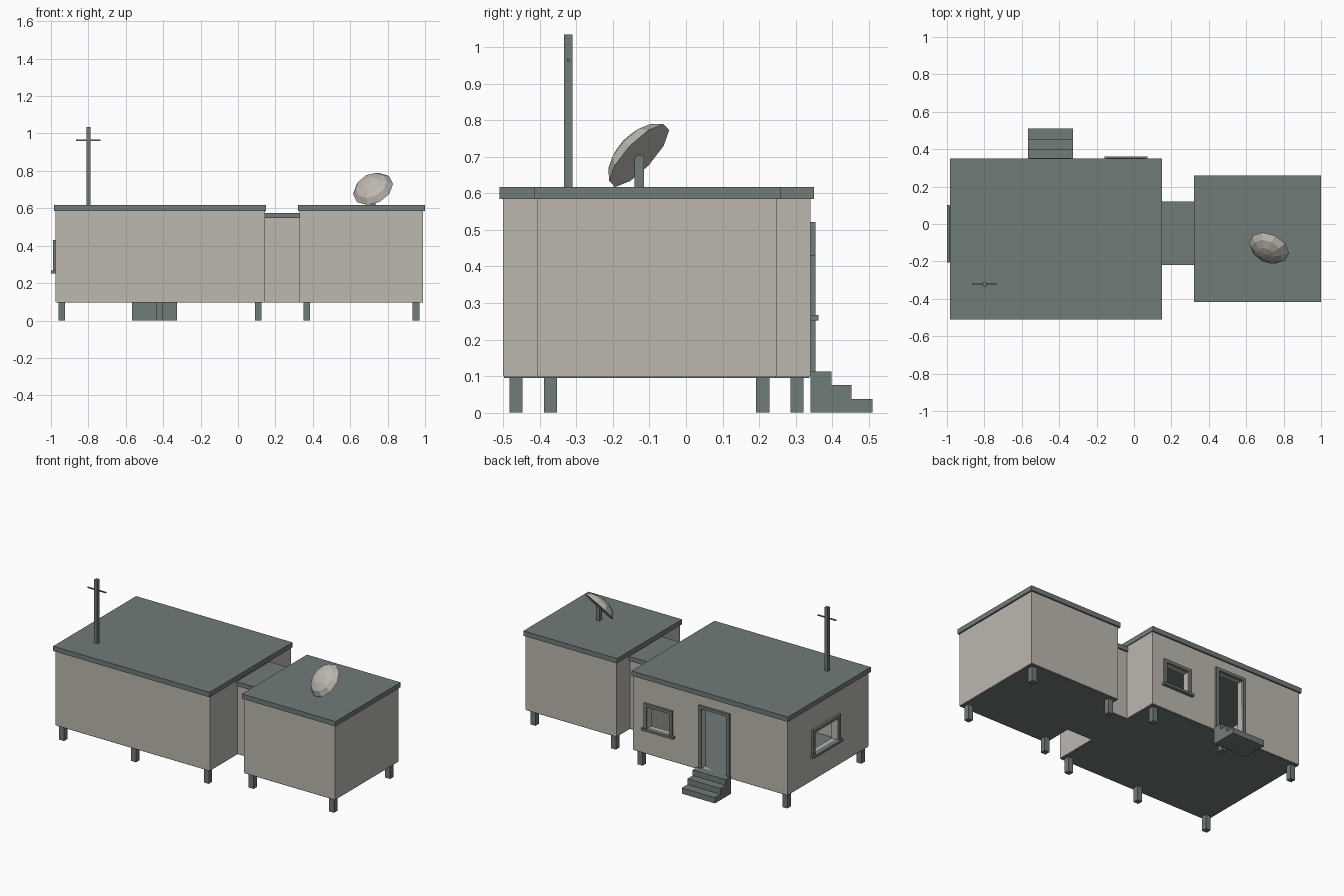
import bpy, bmesh, math
from mathutils import Vector

old = bpy.data.objects.get("Cube")
if old:
    bpy.data.objects.remove(old, do_unlink=True)


def material(name, rgb):
    m = bpy.data.materials.new(name)
    m.use_nodes = True
    m.diffuse_color = (*rgb, 1)
    m.node_tree.nodes["Principled BSDF"].inputs["Base Color"].default_value = (*rgb, 1)
    return m


BEIGE = material("beige_panel", (0.51, 0.48, 0.43))
SLATE = material("slate_grey", (0.163, 0.2, 0.19))


def add_object(name, bm, mat):
    bmesh.ops.recalc_face_normals(bm, faces=bm.faces)
    mesh = bpy.data.meshes.new(name)
    bm.to_mesh(mesh)
    bm.free()
    mesh.materials.append(mat)
    ob = bpy.data.objects.new(name, mesh)
    bpy.context.collection.objects.link(ob)
    return ob


def boxes(name, mat, *spans):
    """One object from boxes given as (x0, x1, y0, y1, z0, z1)."""
    bm = bmesh.new()
    for x0, x1, y0, y1, z0, z1 in spans:
        verts = bmesh.ops.create_cube(bm, size=1)["verts"]
        for v in verts:
            v.co = Vector(((x0 + x1) / 2 + v.co.x * (x1 - x0),
                           (y0 + y1) / 2 + v.co.y * (y1 - y0),
                           (z0 + z1) / 2 + v.co.z * (z1 - z0)))
    return add_object(name, bm, mat)


def cut(ob, *spans):
    """Cut box-shaped openings and drop the cutters."""
    for span in spans:
        cutter = boxes("cutter", ob.data.materials[0], span)
        mod = ob.modifiers.new("opening", "BOOLEAN")
        mod.operation, mod.solver, mod.object = "DIFFERENCE", "EXACT", cutter
        bpy.context.view_layer.update()
        graph = bpy.context.evaluated_depsgraph_get()
        mesh = bpy.data.meshes.new_from_object(ob.evaluated_get(graph))
        ob.modifiers.clear()
        ob.data = mesh
        bpy.data.objects.remove(cutter, do_unlink=True)


BASE, EAVE, TOP = 0.10, 0.585, 0.617
T = 0.04  # wall thickness

# Main cabin: hollow shell with a door and two windows
MX0, MX1, MY0, MY1 = -0.975, 0.145, -0.50, 0.34
main_walls = boxes("main_walls", BEIGE, (MX0, MX1, MY0, MY1, BASE, EAVE))
cut(main_walls,
    (MX0 + T, MX1 - T, MY0 + T, MY1 - T, 0, 1),
    (-0.54, -0.355, MY1 - 0.1, MY1 + 0.1, 0.11, 0.505),
    (-0.125, 0.04, MY1 - 0.1, MY1 + 0.1, 0.265, 0.41),
    (MX0 - 0.1, MX0 + 0.1, -0.175, 0.07, 0.265, 0.41))
boxes("main_roof", SLATE, (-0.985, 0.15, -0.51, 0.35, EAVE, TOP))

# Smaller cabin and the passage between
boxes("annex_walls", BEIGE, (0.33, 0.99, -0.407, 0.248, BASE, EAVE))
boxes("annex_roof", SLATE, (0.32, 1.0, -0.416, 0.258, EAVE, TOP))
boxes("passage_walls", BEIGE, (0.12, 0.35, -0.21, 0.11, BASE, 0.55))
boxes("passage_roof", SLATE, (0.144, 0.335, -0.22, 0.12, 0.547, 0.576))

# Floor slabs
G = 0.002
boxes("main_floor", SLATE, (MX0 + G, MX1 - G, MY0 + G, MY1 - G, 0.095, 0.11))
boxes("annex_floor", SLATE, (0.332, 0.988, -0.405, 0.246, 0.095, 0.11))
boxes("passage_floor", SLATE, (0.14, 0.335, -0.208, 0.108, 0.095, 0.11))

# Stilts
L = 0.018


def legs(name, xs, ys):
    boxes(name, SLATE, *[(x - L, x + L, y - L, y + L, 0, 0.098) for x in xs for y in ys])


legs("main_legs", (-0.943, -0.42, 0.108), (-0.465, 0.304))
legs("annex_legs", (0.368, 0.952), (-0.371, 0.21))

# Back steps
boxes("back_steps", SLATE,
      (-0.567, -0.327, 0.341, 0.398, 0, 0.113),
      (-0.567, -0.327, 0.398, 0.453, 0, 0.076),
      (-0.567, -0.327, 0.453, 0.51, 0, 0.038))

# Door frame
F0, F1 = MY1 - 0.01, 0.354
boxes("door_frame", SLATE,
      (-0.56, -0.54, F0, F1, 0.11, 0.522),
      (-0.355, -0.335, F0, F1, 0.11, 0.522),
      (-0.54, -0.355, F0, F1, 0.503, 0.522))

# Window frames with projecting sills
boxes("back_window_frame", SLATE,
      (-0.145, -0.125, F0, F1, 0.265, 0.43),
      (0.04, 0.06, F0, F1, 0.265, 0.43),
      (-0.125, 0.04, F0, F1, 0.41, 0.43),
      (-0.158, 0.072, F0, 0.362, 0.252, 0.267))
S0, S1 = -0.99, MX0 + 0.01
boxes("side_window_frame", SLATE,
      (S0, S1, -0.195, -0.175, 0.265, 0.43),
      (S0, S1, 0.07, 0.09, 0.265, 0.43),
      (S0, S1, -0.175, 0.07, 0.41, 0.43),
      (-1.0, S1, -0.205, 0.102, 0.252, 0.267))

# Aerial mast and crossbar
boxes("aerial_mast", SLATE, (-0.811, -0.789, -0.333, -0.311, TOP - 0.01, 1.034))
boxes("aerial_crossbar", SLATE, (-0.866, -0.734, -0.325, -0.318, 0.96, 0.967))

# Dish: faceted dome on a flat disc, tilted on a post
SIDES = 10
centre = Vector((0.722, -0.128, 0.703))
tilt = Vector((-0.33, -0.69, 0.65)).to_track_quat("Z", "Y")
bm = bmesh.new()
rings = []
for radius, height in ((0.113, 0), (0.088, 0.03), (0.045, 0.048)):
    rings.append([bm.verts.new(centre + tilt @ Vector((radius * math.cos(a), radius * math.sin(a), height)))
                  for a in (math.tau * (i + 0.5) / SIDES for i in range(SIDES))])
apex = bm.verts.new(centre + tilt @ Vector((0, 0, 0.054)))
bm.faces.new(rings[0][::-1])
for i in range(SIDES):
    j = (i + 1) % SIDES
    for low, high in zip(rings, rings[1:]):
        bm.faces.new((low[i], low[j], high[j], high[i]))
    bm.faces.new((rings[-1][i], rings[-1][j], apex))
add_object("dish", bm, BEIGE)
boxes("dish_post", SLATE, (0.709, 0.735, -0.141, -0.115, TOP - 0.01, 0.705))
